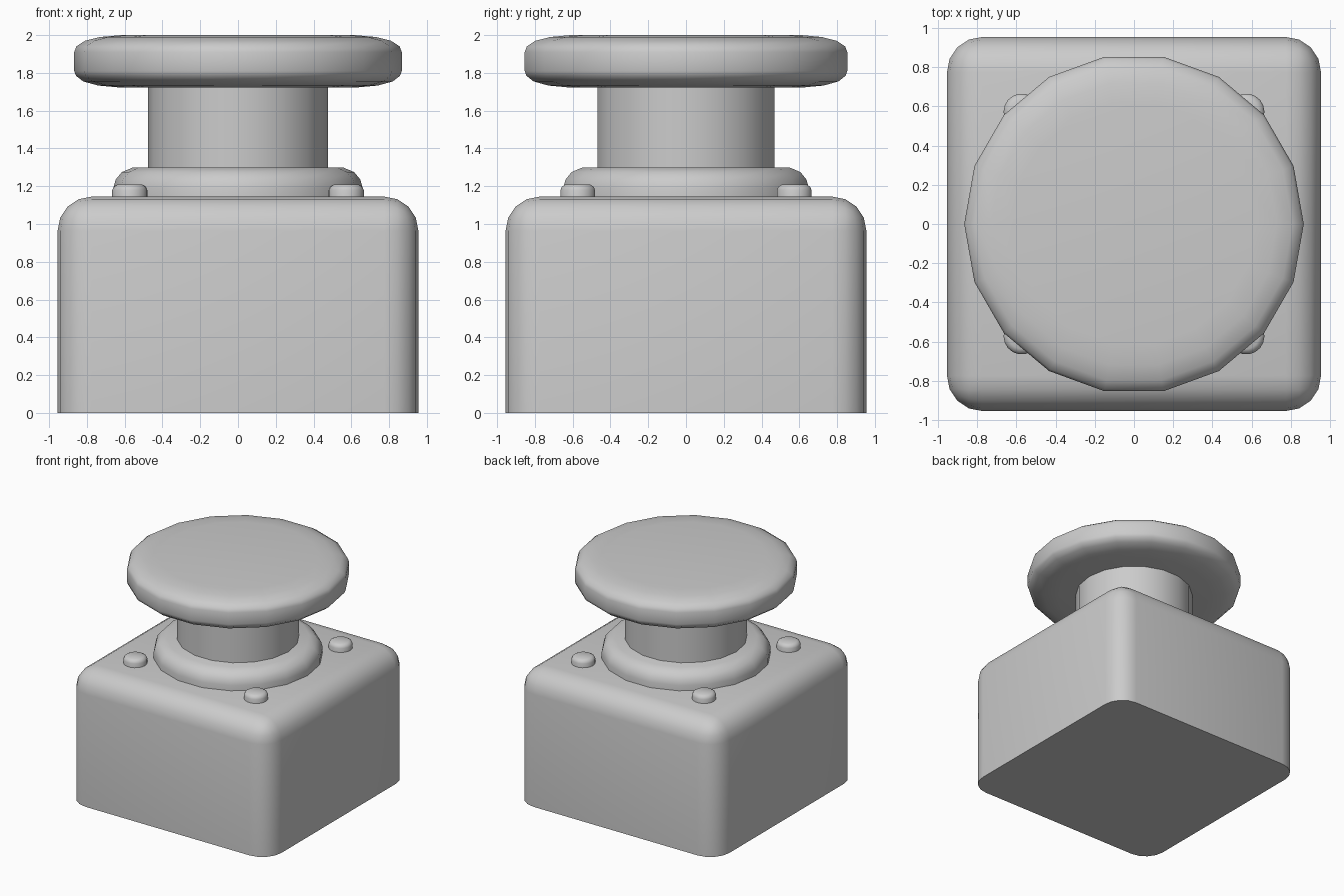
import bpy, bmesh, math

if "Cube" in bpy.data.objects:
    bpy.data.objects.remove(bpy.data.objects["Cube"])


def finish(name, bm, angle=40):
    bmesh.ops.recalc_face_normals(bm, faces=bm.faces[:])
    mesh = bpy.data.meshes.new(name)
    bm.to_mesh(mesh)
    bm.free()
    obj = bpy.data.objects.new(name, mesh)
    bpy.context.collection.objects.link(obj)
    bpy.ops.object.select_all(action='DESELECT')
    obj.select_set(True)
    bpy.context.view_layer.objects.active = obj
    bpy.ops.object.shade_smooth_by_angle(angle=math.radians(angle))
    return obj


def lathe(name, profile, sides, cx=0.0, cy=0.0):
    """Closed solid of revolution from (radius, z) points, bottom to top."""
    bm = bmesh.new()
    rings = []
    for r, z in profile:
        rings.append([bm.verts.new((cx + r * math.cos(2 * math.pi * i / sides),
                                    cy + r * math.sin(2 * math.pi * i / sides), z))
                      for i in range(sides)])
    for a, b in zip(rings, rings[1:]):
        for i in range(sides):
            j = (i + 1) % sides
            bm.faces.new((a[i], a[j], b[j], b[i]))
    bm.faces.new(rings[0][::-1])
    bm.faces.new(rings[-1])
    return finish(name, bm)


# Housing: box with rounded upright and top edges, sharp bottom
H, TOP = 0.955, 1.145
bm = bmesh.new()
bmesh.ops.create_cube(bm, size=1)
for v in bm.verts:
    v.co = (v.co.x * 2 * H, v.co.y * 2 * H, (v.co.z + 0.5) * TOP)
edges = [e for e in bm.edges if any(v.co.z > 0.1 for v in e.verts)]
bmesh.ops.bevel(bm, geom=edges, offset=0.18, segments=4, profile=0.5,
                affect='EDGES', clamp_overlap=True)
finish("housing", bm)

# Collar at the foot of the stem
lathe("collar", [(0.66, 1.12), (0.66, 1.19), (0.648, 1.235), (0.615, 1.275),
                 (0.555, 1.30)], 18)

# Stem
lathe("stem", [(0.476, 1.25), (0.476, 1.76)], 18)

# Mushroom cap
lathe("button_cap", [(0.62, 1.722), (0.74, 1.733), (0.82, 1.755), (0.858, 1.785),
                     (0.867, 1.81), (0.867, 1.91), (0.856, 1.94), (0.81, 1.97),
                     (0.73, 1.99), (0.62, 2.0)], 18)

# Four corner screws
for sx in (-1, 1):
    for sy in (-1, 1):
        lathe("corner_screw", [(0.093, 1.12), (0.093, 1.18), (0.085, 1.198),
                               (0.065, 1.21)], 18, sx * 0.573, sy * 0.573)
